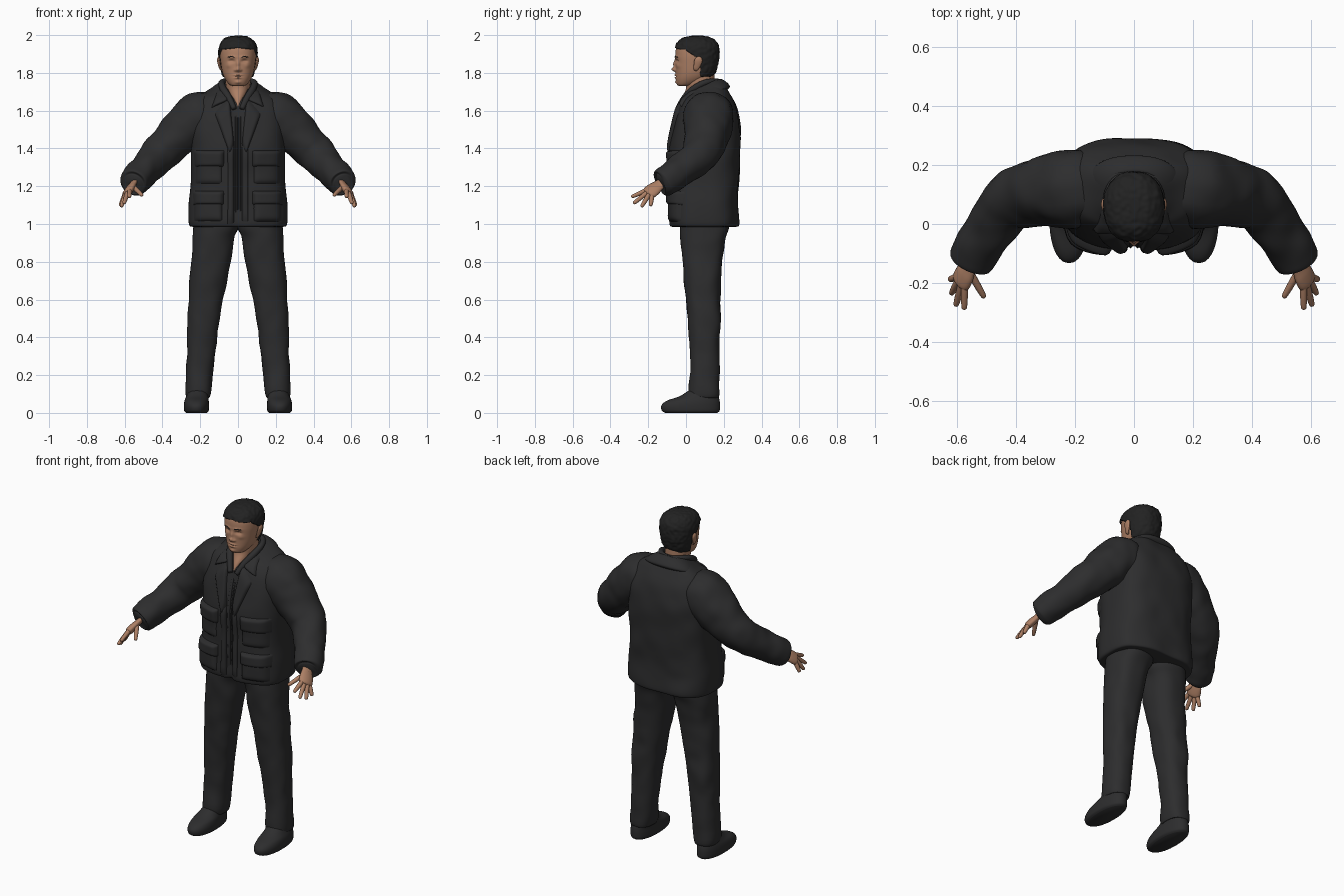
import bpy, bmesh, math
from mathutils import Vector, noise
from mathutils.bvhtree import BVHTree

default_cube = bpy.data.objects.get("Cube")
if default_cube:
    bpy.data.objects.remove(default_cube, do_unlink=True)


def make_material(name, colour):
    material = bpy.data.materials.new(name)
    material.use_nodes = True
    material.diffuse_color = (*colour, 1)
    shader = material.node_tree.nodes["Principled BSDF"]
    shader.inputs["Base Color"].default_value = (*colour, 1)
    shader.inputs["Roughness"].default_value = 0.8
    return material


cloth = make_material("charcoal cloth", (0.026, 0.026, 0.027))
black_hair = make_material("black hair", (0.016, 0.016, 0.016))
skin = make_material("tan skin", (0.42, 0.215, 0.13))


def smooth_rows(rows, steps):
    """Catmull-Rom interpolation of a list of equal-length rows."""
    padded = [rows[0], *rows, rows[-1]]
    result = []
    for a, b, c, d in zip(padded, padded[1:], padded[2:], padded[3:]):
        for step in range(steps):
            t = step / steps
            result.append([q + 0.5 * t * (r - p + t * (2 * p - 5 * q + 4 * r - s + t * (3 * (q - r) + s - p)))
                           for p, q, r, s in zip(a, b, c, d)])
    result.append(list(rows[-1]))
    return result


def finish(bm, name, material, mirror=False):
    mesh = bpy.data.meshes.new(name)
    bm.to_mesh(mesh)
    bm.free()
    mesh.materials.append(material)
    mesh.polygons.foreach_set("use_smooth", [True] * len(mesh.polygons))
    obj = bpy.data.objects.new(name, mesh)
    bpy.context.collection.objects.link(obj)
    if mirror:
        obj.modifiers.new("mirror", "MIRROR").use_mirror_merge = False
    return obj


def skin_rings(rings, name, material, mirror=False):
    """Bridge closed rings of points and cap both ends."""
    bm = bmesh.new()
    loops = [[bm.verts.new(p) for p in ring] for ring in rings]
    count = len(loops[0])
    for low, high in zip(loops, loops[1:]):
        for i in range(count):
            j = (i + 1) % count
            bm.faces.new((low[i], low[j], high[j], high[i]))
    bm.faces.new(loops[0])
    bm.faces.new(loops[-1])
    bmesh.ops.recalc_face_normals(bm, faces=bm.faces)
    return finish(bm, name, material, mirror)


def power(value, exponent):
    return math.copysign(abs(value) ** exponent, value)


def stack(name, material, rows, exponent=2.4, sides=48, steps=6, mirror=False, shape=None):
    """Loft level sections: z, centre x, half width, front y, back y, tilt."""
    rings = []
    for z, cx, width, front, back, tilt in smooth_rows(rows, steps):
        ring = []
        for i in range(sides):
            angle = math.tau * i / sides
            depth = (back - front) / 2 * power(math.sin(angle), 2 / exponent)
            point = Vector((cx + width * power(math.cos(angle), 2 / exponent),
                            (front + back) / 2 + depth, z + tilt * depth))
            ring.append(shape(point) if shape else point)
        rings.append(ring)
    return skin_rings(rings, name, material, mirror)


def tube(name, material, points, sides=20, steps=5, flat=1.0, side=(0, 0, 1), wrinkle=0, mirror=True):
    """Loft round sections along a path of x, y, z, radius."""
    path = smooth_rows(points, steps)
    rings = []
    for k, (x, y, z, radius) in enumerate(path):
        along = Vector(path[min(k + 1, len(path) - 1)][:3]) - Vector(path[max(k - 1, 0)][:3])
        u = along.cross(Vector(side)).normalized()
        v = u.cross(along).normalized()
        ring = []
        for i in range(sides):
            angle = math.tau * i / sides
            offset = (u * math.cos(angle) + v * math.sin(angle) * flat) * radius
            point = Vector((x, y, z)) + offset
            ring.append(point + offset * wrinkle * noise.noise(point * 13))
        rings.append(ring)
    return skin_rings(rings, name, material, mirror)


# Jacket body, with a recessed opening down the front
def jacket_shape(p):
    p += Vector((0, 1, 0)) * 0.008 * noise.noise(p * 9)
    if p.y < 0.02 and abs(p.x) < 0.03 and p.z < 1.62:
        p.y += 0.02
    return p


jacket = stack("jacket_body", cloth, [
    (0.985, 0, 0.24, -0.07, 0.265, 0), (1.0, 0, 0.26, -0.085, 0.28, 0),
    (1.1, 0, 0.262, -0.085, 0.275, 0), (1.22, 0, 0.25, -0.08, 0.278, 0),
    (1.38, 0, 0.25, -0.085, 0.288, 0), (1.52, 0, 0.25, -0.065, 0.288, 0),
    (1.61, 0, 0.235, -0.04, 0.27, 0), (1.675, 0, 0.2, -0.01, 0.235, 0.1),
    (1.715, 0, 0.135, 0.015, 0.2, 0.3), (1.74, 0, 0.09, 0.03, 0.175, 0.4)],
    exponent=2.9, sides=120, shape=jacket_shape)

# Fold-down collar around the back and sides of the neck
stack("collar", cloth, [
    (1.675, 0, 0.14, 0.03, 0.21, 0.3), (1.69, 0, 0.158, 0.02, 0.232, 0.35),
    (1.715, 0, 0.135, 0.025, 0.213, 0.4), (1.737, 0, 0.098, 0.03, 0.185, 0.4),
    (1.735, 0, 0.08, 0.04, 0.17, 0.4)])
tube("collar_roll", cloth, [
    (0, 0.172, 1.755, 0.013), (0.055, 0.155, 1.757, 0.014), (0.087, 0.1, 1.748, 0.016),
    (0.078, 0.04, 1.715, 0.018), (0.05, -0.005, 1.67, 0.018), (0.02, -0.045, 1.61, 0.013)])

# Sleeves
tube("sleeves", cloth, [
    (0.1, 0.125, 1.58, 0.1), (0.2, 0.12, 1.565, 0.135), (0.31, 0.11, 1.475, 0.118),
    (0.41, 0.08, 1.375, 0.1), (0.48, -0.01, 1.3, 0.086), (0.535, -0.09, 1.24, 0.08),
    (0.552, -0.125, 1.217, 0.074), (0.556, -0.135, 1.212, 0.05)],
    sides=32, steps=8, wrinkle=0.09)

# Front patches wrapped over the jacket: lapels, plackets, pockets and flaps
tree = BVHTree.FromObject(jacket, bpy.context.evaluated_depsgraph_get())


def patch(name, corners, thickness, cells=14):
    """Padded four-cornered plate laid on the jacket front."""
    a, b, c, d = [Vector((x, -1, z)) for x, z in corners]
    bm = bmesh.new()
    grid = []
    for i in range(cells + 1):
        s = i / cells
        row = []
        for j in range(cells + 1):
            t = j / cells
            p = a.lerp(b, s).lerp(d.lerp(c, s), t)
            hit = tree.ray_cast(p, Vector((0, 1, 0)))[0]
            pad = (1 - abs(2 * s - 1) ** 8) * (1 - abs(2 * t - 1) ** 8)
            p.y = (hit.y if hit else 0.03) + 0.005 - (thickness + 0.005) * pad
            row.append(bm.verts.new(p))
        grid.append(row)
    for low, high in zip(grid, grid[1:]):
        for j in range(cells):
            bm.faces.new((low[j], high[j], high[j + 1], low[j + 1]))
    bm.normal_update()
    if sum(f.normal.y for f in bm.faces) > 0:
        bmesh.ops.reverse_faces(bm, faces=bm.faces)
    return finish(bm, name, cloth, True)


def box(x0, x1, z0, z1):
    return [(x0, z1), (x1, z1), (x1, z0), (x0, z0)]


patch("lapels", [(0.045, 1.68), (0.125, 1.585), (0.04, 1.36), (0.02, 1.42)], 0.016)
patch("collar_points", [(0.055, 1.72), (0.11, 1.71), (0.14, 1.615), (0.05, 1.655)], 0.016)
patch("plackets", box(0.02, 0.055, 0.995, 1.43), 0.01)
patch("zip_strips", box(0.003, 0.016, 1.04, 1.6), 0.006)
patch("chest_pockets", box(0.08, 0.228, 1.21, 1.37), 0.014)
patch("chest_flaps", box(0.073, 0.234, 1.3, 1.39), 0.024)
patch("lower_pockets", box(0.08, 0.235, 1.01, 1.16), 0.018)
patch("lower_flaps", box(0.073, 0.24, 1.1, 1.175), 0.028)


# Trousers
def trouser_shape(p):
    fold = 0.007 * noise.noise(p * 11)
    return p + Vector((fold, fold, 0))


stack("trouser_legs", cloth, [
    (0.085, 0.21, 0.055, 0.03, 0.165, 0), (0.1, 0.21, 0.066, 0.015, 0.176, 0),
    (0.3, 0.197, 0.075, 0.022, 0.176, 0), (0.5, 0.182, 0.084, 0.008, 0.182, 0),
    (0.62, 0.168, 0.092, -0.002, 0.183, 0), (0.8, 0.145, 0.103, -0.02, 0.192, 0),
    (0.92, 0.13, 0.109, -0.028, 0.21, 0), (0.98, 0.116, 0.119, -0.03, 0.225, 0),
    (1.06, 0.11, 0.118, -0.03, 0.23, 0)], sides=40, mirror=True, shape=trouser_shape)

# Shoes
stack("shoes", cloth, [
    (0, 0.22, 0.055, -0.11, 0.165, 0), (0.012, 0.22, 0.065, -0.128, 0.178, 0),
    (0.04, 0.22, 0.067, -0.13, 0.18, 0), (0.065, 0.219, 0.064, -0.1, 0.178, 0),
    (0.09, 0.215, 0.058, -0.03, 0.172, 0), (0.13, 0.21, 0.05, 0.03, 0.16, 0)],
    exponent=2.2, sides=40, mirror=True)

# Hands: palm, fingers and thumb
tube("palms", skin, [
    (0.548, -0.115, 1.225, 0.03), (0.56, -0.145, 1.205, 0.033), (0.573, -0.17, 1.185, 0.041),
    (0.587, -0.197, 1.163, 0.04), (0.592, -0.206, 1.156, 0.02)],
    flat=0.5, side=(0.75, -0.1, 0.65))
fingers = {
    "index_fingers": ((0.574, -0.21, 1.178), (0.575, -0.29, 1.143)),
    "middle_fingers": ((0.585, -0.208, 1.165), (0.604, -0.278, 1.108)),
    "ring_fingers": ((0.597, -0.197, 1.153), (0.619, -0.237, 1.09)),
    "little_fingers": ((0.602, -0.18, 1.147), (0.624, -0.188, 1.095)),
    "thumbs": ((0.555, -0.165, 1.198), (0.506, -0.25, 1.15))}
for name, (base, tip) in fingers.items():
    base, tip = Vector(base), Vector(tip)
    stations = ((-0.25, 0.012), (0.2, 0.0125), (0.6, 0.0115), (0.9, 0.0095), (0.98, 0.006), (1, 0.001))
    tube(name, skin, [(*base.lerp(tip, t), r) for t, r in stations], sides=12, steps=3, side=(1, 0, 0.3))

# Neck, ending in a pointed opening at the chest
stack("neck", skin, [
    (1.62, 0, 0.012, -0.04, 0.1, 0), (1.66, 0, 0.034, -0.026, 0.12, 0),
    (1.71, 0, 0.058, -0.002, 0.145, 0), (1.75, 0, 0.066, 0.0, 0.15, 0),
    (1.81, 0, 0.068, 0.0, 0.15, 0)], exponent=2.1)

# Head, with features raised or sunk on the front: x, z, width, height, amount
features = [
    (0, 1.818, 0.011, 0.011, 0.021), (0, 1.845, 0.008, 0.02, 0.012),
    (0.015, 1.814, 0.006, 0.006, 0.008), (0.034, 1.862, 0.015, 0.008, -0.012),
    (0.034, 1.86, 0.009, 0.004, 0.005), (0.032, 1.883, 0.02, 0.007, 0.005),
    (0, 1.788, 0.018, 0.005, 0.008), (0, 1.774, 0.016, 0.005, 0.007),
    (0, 1.781, 0.022, 0.002, -0.005), (0, 1.75, 0.016, 0.009, 0.007),
    (0.05, 1.838, 0.014, 0.012, 0.004)]


def face_shape(p):
    if p.y < 0.03:
        x, z = p.x, p.z
        for fx, fz, sx, sz, amount in features:
            p.y -= amount * math.exp(-((abs(x) - fx) / sx) ** 2 - ((z - fz) / sz) ** 2)
    return p


head_rows = [
    (1.73, 0, 0.025, -0.035, 0.02, 0), (1.738, 0, 0.045, -0.046, 0.05, 0),
    (1.765, 0, 0.067, -0.053, 0.11, 0), (1.8, 0, 0.082, -0.054, 0.145, 0),
    (1.85, 0, 0.091, -0.056, 0.162, 0), (1.89, 0, 0.095, -0.057, 0.168, 0),
    (1.93, 0, 0.093, -0.052, 0.166, 0), (1.96, 0, 0.08, -0.034, 0.152, 0),
    (1.98, 0, 0.055, 0, 0.12, 0), (1.988, 0, 0.015, 0.04, 0.08, 0)]
stack("head", skin, head_rows, exponent=2.25, sides=128, steps=12, shape=face_shape)


# Cropped hair, tucked under the scalp below the hairline
def hair_shape(p):
    centre = Vector((0, 0.057, 1.88))
    line = 1.932 - 0.012 * min(1, abs(p.x) / 0.09) if p.y < 0 else 1.92 - 0.7 * min(p.y, 0.06)
    if p.y > 0.075:
        line = 1.785
    if p.z < line:
        return centre + (p - centre) * 0.85
    grow = 1.085 + 0.03 * noise.noise(p * 60) + 0.02 * noise.noise(p * 25)
    return centre + (p - centre) * grow


stack("hair", black_hair, head_rows, exponent=2.25, sides=128, steps=12, shape=hair_shape)

# Ears
tube("ears", skin, [
    (0.082, 0.05, 1.812, 0.006), (0.092, 0.052, 1.82, 0.013), (0.099, 0.06, 1.845, 0.019),
    (0.103, 0.066, 1.868, 0.021), (0.102, 0.066, 1.882, 0.013), (0.1, 0.066, 1.887, 0.002)],
    flat=0.4, side=(1, 0, 0))

# Eyebrows
tube("eyebrows", black_hair, [
    (0.016, -0.058, 1.882, 0.002), (0.034, -0.056, 1.886, 0.003), (0.055, -0.045, 1.883, 0.002)],
    sides=8, side=(0, 1, 0))
